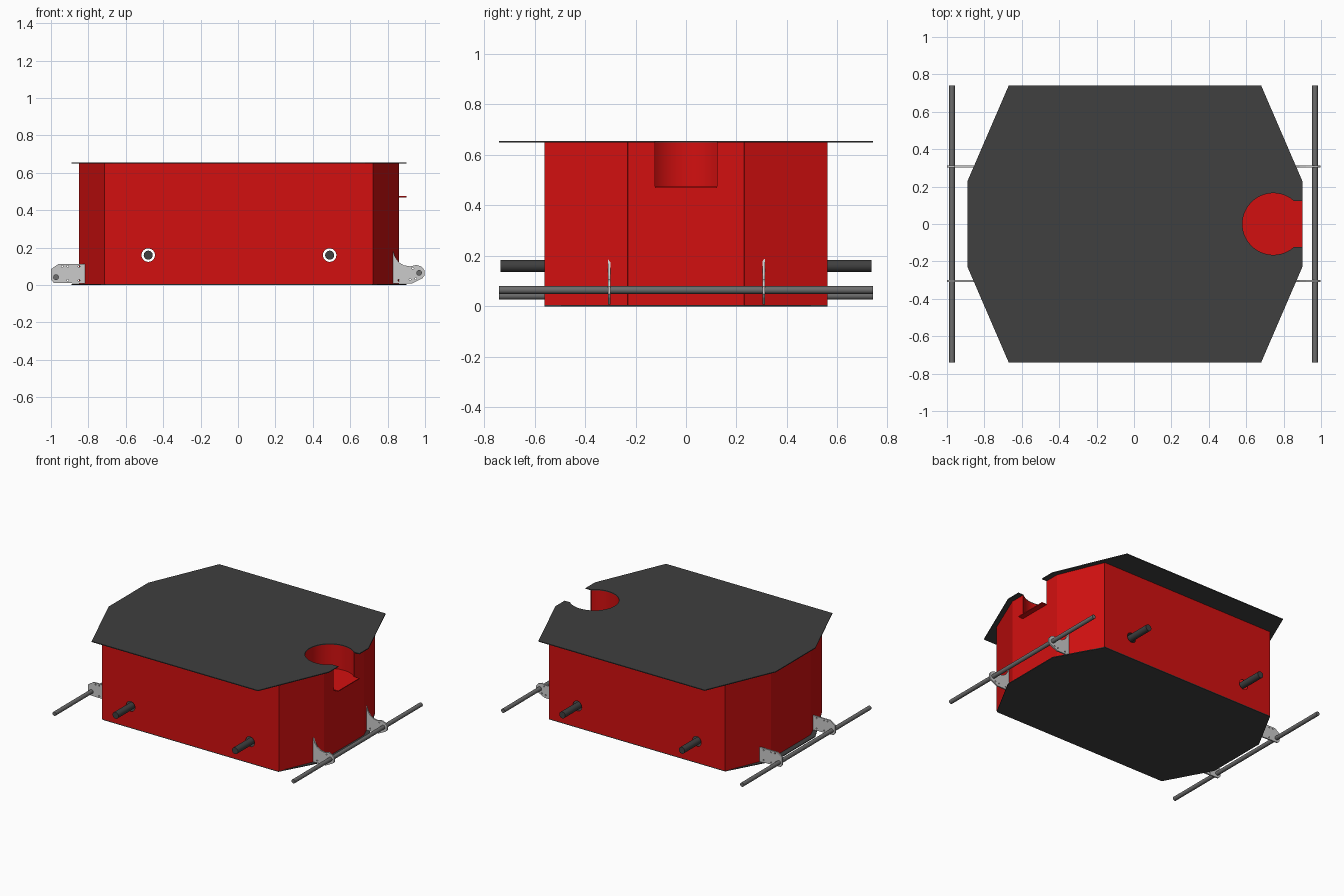
import bpy, bmesh
from math import sin, cos, pi, radians, asin
from mathutils import Vector, Matrix

if "Cube" in bpy.data.objects:
    bpy.data.objects.remove(bpy.data.objects["Cube"])


def material(name, rgb):
    m = bpy.data.materials.new(name)
    m.diffuse_color = (*rgb, 1)
    m.use_nodes = True
    m.node_tree.nodes["Principled BSDF"].inputs["Base Color"].default_value = m.diffuse_color
    return m


RED = material("red_paint", (0.65, 0.005, 0.005))
DARK = material("dark_plate", (0.05, 0.05, 0.05))
STEEL = material("bar_steel", (0.15, 0.15, 0.15))
CX = 0.005          # body is a touch off centre in x
TOP, T = 0.65, 0.006
HOLE_X, HOLE_R, SLOT = 0.745, 0.165, 0.122


def arc(cx, cy, r, a0, a1, n):
    return [(cx + r * cos(a0 + (a1 - a0) * i / n), cy + r * sin(a0 + (a1 - a0) * i / n))
            for i in range(n + 1)]


def circle(cx, cy, r, n=24):
    return arc(cx, cy, r, 0, 2 * pi, n)[:-1]


def smooth(ob):
    bpy.ops.object.select_all(action='DESELECT')
    bpy.context.view_layer.objects.active = ob
    ob.select_set(True)
    bpy.ops.object.shade_smooth_by_angle(angle=radians(30))


def slab(name, loops, thick, matrix, mat=None, round_edges=False):
    """Flat sheet from an outline plus hole loops, centred on its plane."""
    cu = bpy.data.curves.new(name, 'CURVE')
    cu.dimensions, cu.fill_mode, cu.extrude = '2D', 'BOTH', thick / 2
    for loop in loops:
        sp = cu.splines.new('POLY')
        sp.points.add(len(loop) - 1)
        for p, (x, y) in zip(sp.points, loop):
            p.co = (x, y, 0, 1)
        sp.use_cyclic_u = True
    tmp = bpy.data.objects.new(name + "_outline", cu)
    bpy.context.collection.objects.link(tmp)
    dg = bpy.context.evaluated_depsgraph_get()
    me = bpy.data.meshes.new_from_object(tmp.evaluated_get(dg))
    bpy.data.objects.remove(tmp)
    bm = bmesh.new()
    bm.from_mesh(me)
    bmesh.ops.remove_doubles(bm, verts=bm.verts, dist=1e-5)
    bmesh.ops.recalc_face_normals(bm, faces=bm.faces)
    for f in bm.faces:
        f.smooth = False
    bm.to_mesh(me)
    bm.free()
    me.materials.clear()
    if mat:
        me.materials.append(mat)
    ob = bpy.data.objects.new(name, me)
    bpy.context.collection.objects.link(ob)
    ob.matrix_world = matrix
    if round_edges:
        smooth(ob)
    return ob


def rod(name, x, z, r, half, mat):
    bpy.ops.mesh.primitive_cylinder_add(vertices=24, radius=r, depth=2 * half,
                                        location=(x, 0, z), rotation=(pi / 2, 0, 0))
    ob = bpy.context.object
    ob.name = name
    ob.data.materials.append(mat)
    smooth(ob)


def octagon(ex, ey, cx, cy):
    """Chamfered outline: ends at ex with half width cy, sides at ey with half length cx."""
    q = [(ex, cy), (cx, ey), (-cx, ey), (-ex, cy)]
    q += [(-x, -y) for x, y in q]
    return [(x + CX, y) for x, y in q]


def at_z(z):
    return Matrix.Translation((0, 0, z))


# Bottom plate and top plate with keyhole notch
slab("bottom_plate", [octagon(0.895, 0.56, 0.715, 0.23)], T, at_z(T / 2), DARK)
a = asin(SLOT / HOLE_R)
keyhole = arc(HOLE_X, 0, HOLE_R, a, 2 * pi - a, 40)
outer = octagon(0.895, 0.74, 0.675, 0.23)
slab("top_plate", [outer + [(0.9, -SLOT)] + keyhole[::-1] + [(0.9, SLOT)]],
     T, at_z(TOP + T / 2), DARK)

# Sheet walls around the body, side walls drilled for rods, one end notched
ring = octagon(0.853, 0.557, 0.715, 0.23)
for i, p in enumerate(ring):
    q = ring[(i + 1) % 8]
    d = Vector((q[0] - p[0], q[1] - p[1], 0))
    L = d.length
    d.normalize()
    n = d.cross(Vector((0, 0, 1)))
    m = Matrix((d, (0, 0, 1), n)).transposed().to_4x4()
    m.translation = (p[0], p[1], 0)
    loops = [[(0, T), (L, T), (L, TOP), (0, TOP)]]
    name = "corner_wall"
    if i in (1, 5):
        name = "side_wall"
        loops += [circle(L / 2 + s * 0.485, 0.16, 0.036) for s in (-1, 1)]
    elif i == 3:
        name = "plain_end_wall"
    elif i == 7:
        name = "notched_end_wall"
        h = L / 2
        loops = [[(0, T), (L, T), (L, TOP), (h + SLOT, TOP), (h + SLOT, 0.47),
                  (h - SLOT, 0.47), (h - SLOT, TOP), (0, TOP)]]
    slab(name, loops, T, m, RED)

# Round pocket below the keyhole
inner_arc = arc(HOLE_X, 0, HOLE_R, a, 2 * pi - a, 40)
outer_arc = arc(HOLE_X, 0, HOLE_R + T, a, 2 * pi - a, 40)
slab("pocket_wall", [inner_arc + outer_arc[::-1]], TOP - 0.47, at_z((TOP + 0.47) / 2), RED, True)
slab("pocket_floor", [keyhole + [(0.9, -SLOT), (0.9, SLOT)]], T, at_z(0.472), RED)

# Cross rods through the body and long end bars
for x in (-0.48, 0.49):
    rod("cross_rod", x, 0.16, 0.024, 0.735, DARK)
rod("left_end_bar", -0.973, 0.042, 0.015, 0.74, STEEL)
rod("right_end_bar", 0.968, 0.065, 0.015, 0.74, STEEL)

# Bar brackets, with small fixing holes
left = [(-1, 0.03), (-0.985, 0.012), (-0.815, 0.008), (-0.815, 0.113), (-0.96, 0.113), (-1, 0.085)]
right = [(0.826, 0.008), (0.93, 0.008), (0.985, 0.036), (0.998, 0.05), (0.998, 0.078), (0.982, 0.098),
         (0.955, 0.108), (0.92, 0.1), (0.885, 0.106), (0.86, 0.122), (0.84, 0.15), (0.828, 0.187)]
left_holes = [(-0.94, 0.1), (-0.91, 0.1), (-0.85, 0.1), (-0.85, 0.025), (-0.91, 0.025)]
right_holes = [(0.935, 0.09), (0.92, 0.03), (0.95, 0.035), (0.86, 0.025)]
for y in (-0.305, 0.308):
    m = Matrix.Translation((0, y, 0)) @ Matrix.Rotation(pi / 2, 4, 'X')
    slab("left_bracket", [left] + [circle(*c, 0.005, 8) for c in left_holes], 0.01, m)
    slab("right_bracket", [right] + [circle(*c, 0.005, 8) for c in right_holes], 0.01, m)
